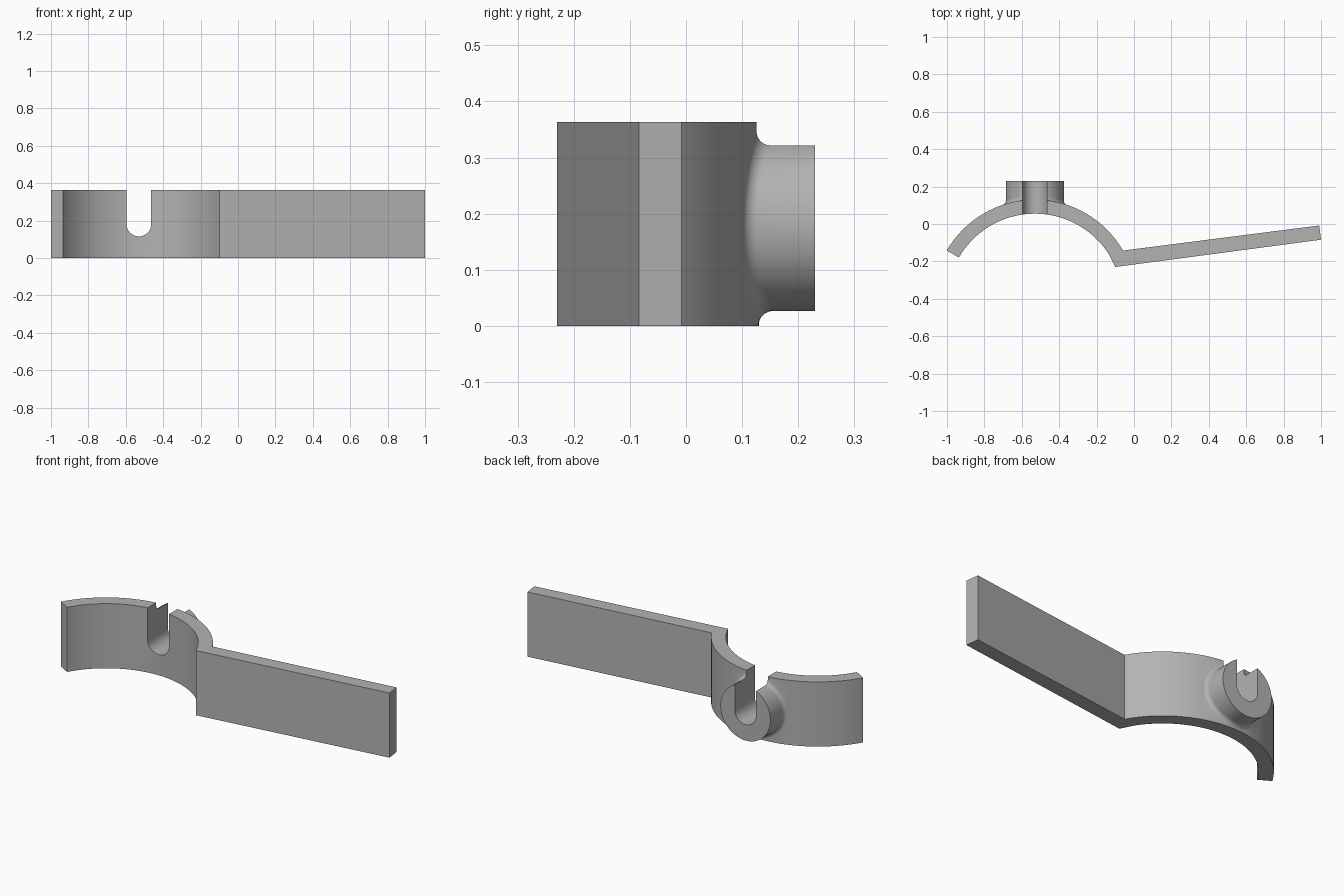
import bpy, bmesh, math
from mathutils import Vector

if "Cube" in bpy.data.objects:
    bpy.data.objects.remove(bpy.data.objects["Cube"], do_unlink=True)

HEIGHT = 0.363
CX, CY = -0.53, -0.414            # axis of the curved wall
R_OUT, R_IN = 0.544, 0.469
BOSS_R, BOSS_END, FILLET = 0.155, 0.23, 0.026
MID = HEIGHT / 2

grey = bpy.data.materials.new("plain grey")
grey.use_nodes = True
colour = (0.45, 0.45, 0.45, 1)
grey.diffuse_color = colour
grey.node_tree.nodes["Principled BSDF"].inputs["Base Color"].default_value = colour


def finish(name, bm):
    bmesh.ops.recalc_face_normals(bm, faces=bm.faces)
    mesh = bpy.data.meshes.new(name)
    bm.to_mesh(mesh)
    bm.free()
    mesh.materials.append(grey)
    obj = bpy.data.objects.new(name, mesh)
    bpy.context.collection.objects.link(obj)
    return obj


def extrude(name, outline, direction):
    bm = bmesh.new()
    face = bm.faces.new([bm.verts.new(p) for p in outline])
    top = bmesh.ops.extrude_face_region(bm, geom=[face])["geom"]
    bmesh.ops.translate(bm, vec=direction,
                        verts=[v for v in top if isinstance(v, bmesh.types.BMVert)])
    return finish(name, bm)


def arc(radius, start, end, steps):
    for i in range(steps + 1):
        a = math.radians(start + (end - start) * i / steps)
        yield radius * math.cos(a), radius * math.sin(a)


# Curved wall with the straight arm
outline = [(CX + x, CY + y, 0) for x, y in arc(R_OUT, 150, 30, 96)]
outline += [(0.99, -0.008, 0), (1.0, -0.084, 0), (-0.1, -0.23, 0)]
outline += [(CX + x, CY + y, 0) for x, y in arc(R_IN, 32, 150, 96)]
bracket = extrude("bracket", outline, (0, 0, HEIGHT))

# Round boss, its rolling fillet following the curved wall
bm = bmesh.new()
surface = R_OUT - 0.0006
rings = []
SIDES, STEPS = 96, 10
for i in range(SIDES):
    a = 2 * math.pi * i / SIDES
    c, s = math.cos(a), math.sin(a)
    bx = (BOSS_R + FILLET) * c
    ball = Vector((bx, math.sqrt((surface + FILLET) ** 2 - bx * bx), (BOSS_R + FILLET) * s))
    to_boss = Vector((-c, 0, -s))
    to_wall = Vector((-ball.x, -ball.y, 0)).normalized()
    points = [Vector((BOSS_R * c, BOSS_END - CY, BOSS_R * s))]
    points += [ball + FILLET * to_boss.slerp(to_wall, k / STEPS) for k in range(STEPS + 1)]
    points.append(points[-1] + to_wall * 0.04)
    rings.append([bm.verts.new(p + Vector((CX, CY, MID))) for p in points])
for i in range(SIDES):
    a, b = rings[i - 1], rings[i]
    for k in range(len(a) - 1):
        bm.faces.new((a[k], b[k], b[k + 1], a[k + 1]))
bm.faces.new([r[0] for r in rings])
hub = bm.verts.new((CX, CY + surface - 0.04, MID))
for i in range(SIDES):
    bm.faces.new((rings[i - 1][-1], rings[i][-1], hub))
boss = finish("boss", bm)

# Open-topped slot through boss and wall
slot_outline = [(CX + x, -0.1, MID + z) for x, z in arc(0.066, 180, 360, 32)]
slot_outline += [(CX + 0.066, -0.1, 0.5), (CX - 0.066, -0.1, 0.5)]
slot = extrude("slot_cutter", slot_outline, (0, 0.5, 0))

for helper, operation in ((boss, 'UNION'), (slot, 'DIFFERENCE')):
    mod = bracket.modifiers.new(helper.name, 'BOOLEAN')
    mod.operation = operation
    mod.solver = 'EXACT'
    mod.object = helper
    bpy.ops.object.select_all(action='DESELECT')
    bpy.context.view_layer.objects.active = bracket
    bracket.select_set(True)
    bpy.ops.object.modifier_apply(modifier=mod.name)
    bpy.data.objects.remove(helper, do_unlink=True)

bpy.ops.object.shade_smooth_by_angle(angle=math.radians(25))
